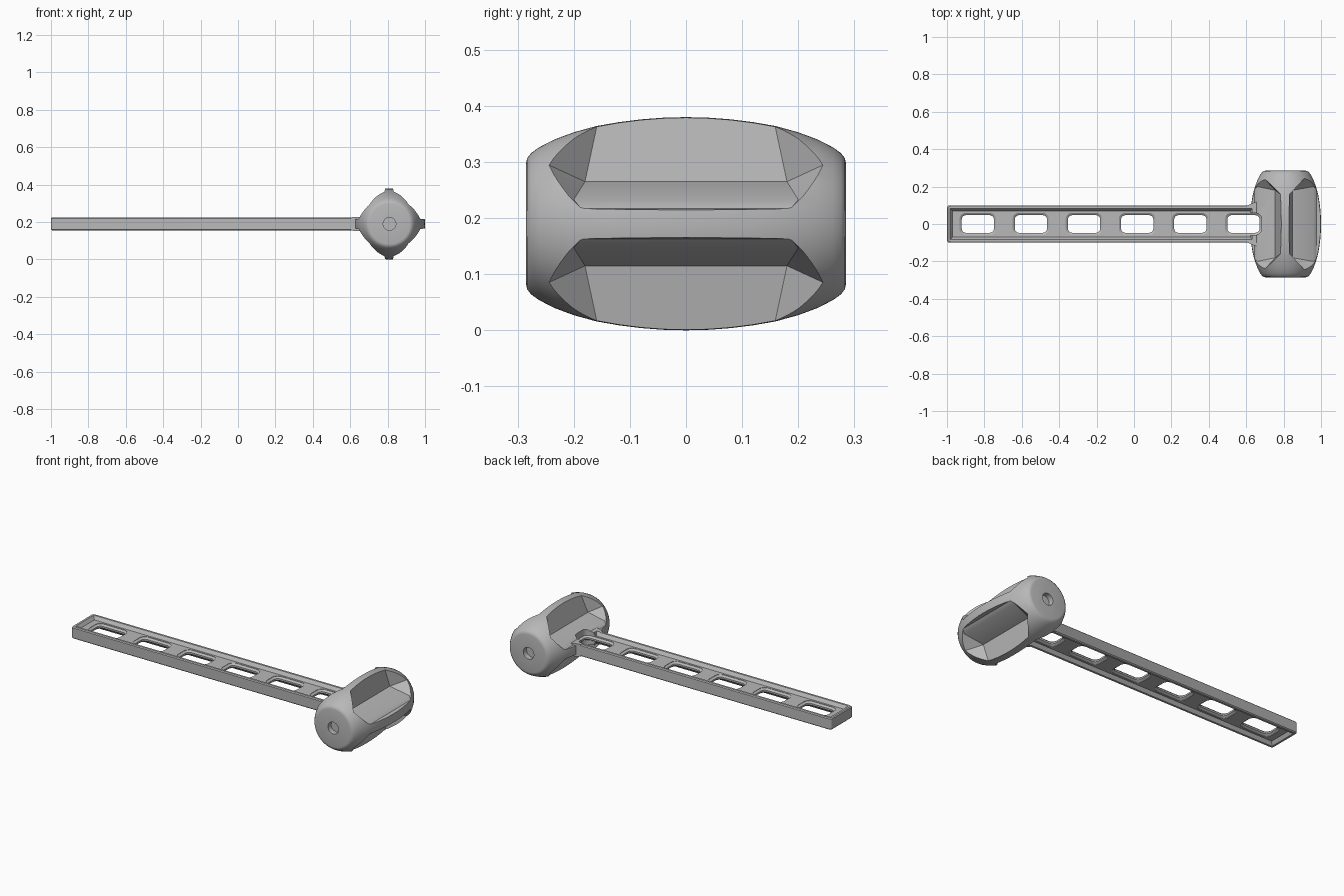
import bpy, bmesh, math

cube = bpy.data.objects.get("Cube")
if cube:
    bpy.data.objects.remove(cube)

steel = bpy.data.materials.new("satin grey")
steel.use_nodes = True
GREY = (0.48, 0.48, 0.48, 1)
steel.diffuse_color = GREY
steel.node_tree.nodes["Principled BSDF"].inputs["Base Color"].default_value = GREY

CX, CZ = 0.81, 0.19          # axis of the head


def make(name, rings, fan=None):
    """Skin a stack of equal-length point rings; end caps fan from one corner if given."""
    bm = bmesh.new()
    rows = [[bm.verts.new(p) for p in ring] for ring in rings]
    n = len(rows[0])
    for a, b in zip(rows, rows[1:]):
        for i in range(n):
            j = (i + 1) % n
            bm.faces.new((a[i], a[j], b[j], b[i]))
    for end in (rows[0], rows[-1]):
        if fan is None:
            bm.faces.new(end)
        else:
            for i in range(1, n - 1):
                bm.faces.new([end[(fan + k) % n] for k in (0, i, i + 1)])
    bmesh.ops.recalc_face_normals(bm, faces=bm.faces)
    mesh = bpy.data.meshes.new(name)
    bm.to_mesh(mesh)
    bm.free()
    obj = bpy.data.objects.new(name, mesh)
    mesh.materials.append(steel)
    bpy.context.collection.objects.link(obj)
    return obj


def boolean(obj, tool, operation="DIFFERENCE"):
    mod = obj.modifiers.new("cut", "BOOLEAN")
    mod.object, mod.operation, mod.solver = tool, operation, "EXACT"
    bpy.context.view_layer.objects.active = obj
    bpy.ops.object.modifier_apply(modifier=mod.name)
    bpy.data.objects.remove(tool)


def rounded_rect(cx, w, h, r, z, steps=5):
    """Rounded rectangle of half sizes w, h at height z."""
    pts = []
    for k, (sx, sy) in enumerate(((1, 1), (-1, 1), (-1, -1), (1, -1))):
        for s in range(steps + 1):
            a = math.pi / 2 * (k + s / steps)
            pts.append((cx + sx * (w - r) + r * math.cos(a),
                        sy * (h - r) + r * math.sin(a), z))
    return pts


def circle_y(r, y, n=96):
    return [(CX + r * math.cos(2 * math.pi * i / n), y,
             CZ + r * math.sin(2 * math.pi * i / n)) for i in range(n)]


def window(cx):
    """Through window that flares at both faces of the handle."""
    return make("window_cutter", [
        rounded_rect(cx, 0.086 + e, 0.047 + e, 0.022 + e, CZ + z)
        for z, e in ((-0.1, 0.012), (-0.013, 0.012), (-0.005, 0),
                     (0.005, 0), (0.013, 0.012), (0.1, 0.012))])


def pocket(sx, sz, corner):
    """Tapered pocket between an upright rib and a level rib."""
    section = [(corner, 0.075, 0.18), (0.148, 0.043, 0.2), (0.166, 0.027, 0.187),
               (0.215, 0.022, 0.16), (0.232, 0.165, 0.375), (0.015, 0.215, 0.15)]
    return make("pocket_cutter", [
        [(CX + sx * x, s * y, CZ + sz * z) for x, z, y in section] for s in (-1, 1)], fan=4)


# Barrel head, turned about the y axis
half = [(0, 0.19), (0.04, 0.189), (0.08, 0.186), (0.12, 0.181), (0.16, 0.174),
        (0.2, 0.163), (0.235, 0.15), (0.262, 0.136), (0.276, 0.126),
        (0.283, 0.117), (0.285, 0.108)]
profile = [(-y, r) for y, r in half[:0:-1]] + half
head = make("head", [circle_y(r, y) for y, r in profile])

# Shallow round sockets in both striking faces
for s in (-1, 1):
    boolean(head, make("socket_cutter", [circle_y(0.034, s * y, 32) for y in (0.255, 0.3)]))

# Four pockets that leave thin ribs on the head
for sx, corner in ((-1, 0.055), (1, 0.037)):
    for sz in (-1, 1):
        boolean(head, pocket(sx, sz, corner))

# Handle bar with softened edges, and a collar where it meets the head
MID = (-1 + 0.66) / 2
handle = make("handle", [rounded_rect(MID, 0.83 - e, 0.1 - e, 0.014, CZ + z)
                         for z, e in ((-0.034, 0.005), (-0.029, 0), (0.029, 0), (0.034, 0.005))])
collar = make("collar", [
    [(x, -w, CZ - t), (x, w, CZ - t), (x, w, CZ + t), (x, -w, CZ + t)]
    for x, w, t in ((0.605, 0.1, 0.034), (0.615, 0.103, 0.037),
                    (0.635, 0.112, 0.037), (0.66, 0.12, 0.037))])
boolean(handle, collar, "UNION")

# Sloped trays in the upper and lower faces
for s in (-1, 1):
    tray = make("tray_cutter", [
        [(-1 + e, -0.1 + e, CZ + s * z), (0.63, -0.1 + e, CZ + s * z),
         (0.63, 0.1 - e, CZ + s * z), (-1 + e, 0.1 - e, CZ + s * z)]
        for z, e in ((0.015, 0.03), (0.034, 0.017), (0.06, 0.017))])
    boolean(handle, tray)

# Row of windows; the last one runs into the head
for i in range(6):
    boolean(handle, window(-0.835 + 0.284 * i))
boolean(head, window(0.585))

for obj in (head, handle):
    bpy.ops.object.select_all(action="DESELECT")
    obj.select_set(True)
    bpy.context.view_layer.objects.active = obj
    bpy.ops.object.shade_smooth_by_angle(angle=math.radians(28))
